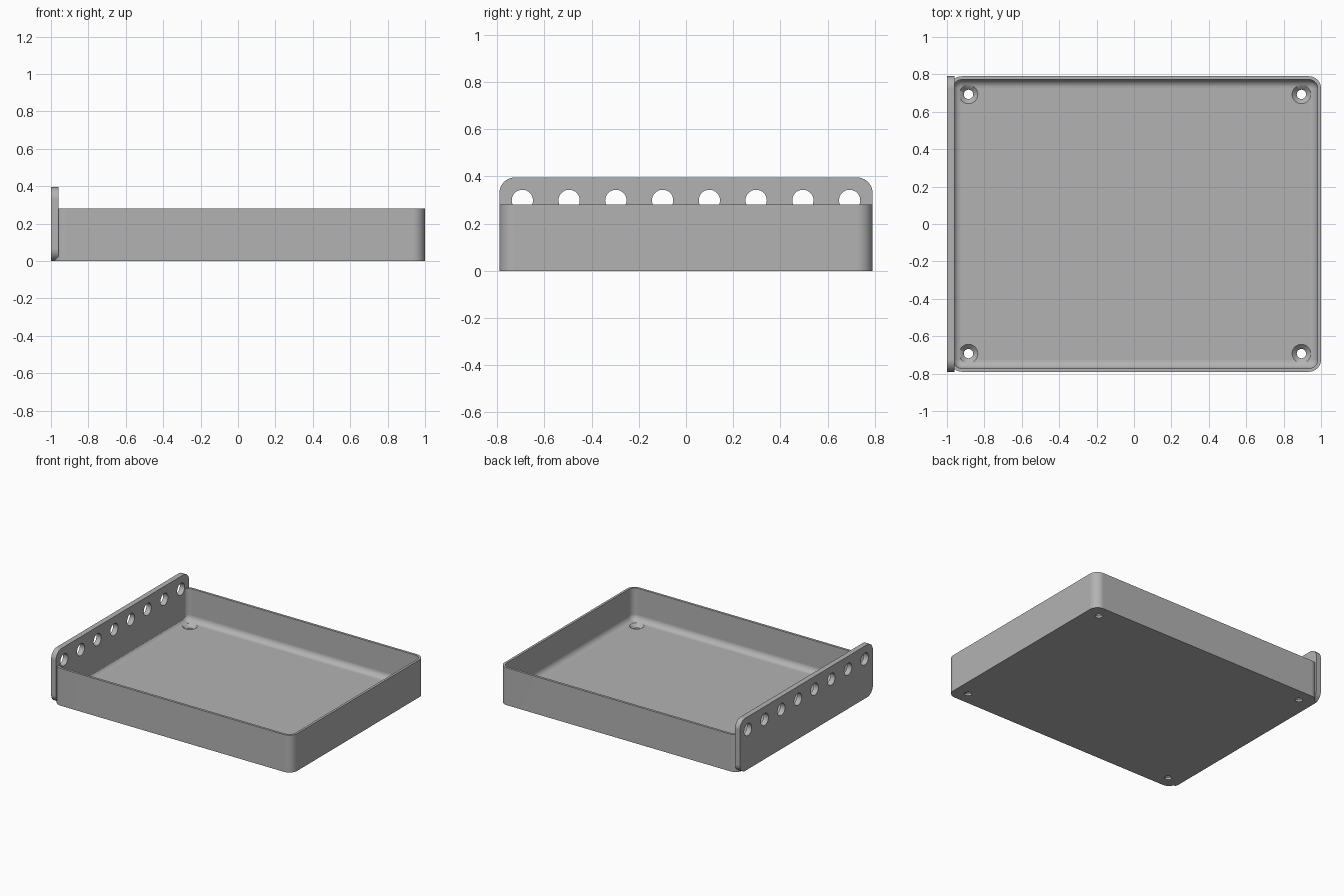
import bpy, bmesh, math
from mathutils import Matrix

cube = bpy.data.objects.get("Cube")
if cube:
    bpy.data.objects.remove(cube, do_unlink=True)

grey = bpy.data.materials.new("plain grey")
grey.use_nodes = True
COLOUR = (0.45, 0.45, 0.45, 1)
grey.diffuse_color = COLOUR
grey.node_tree.nodes["Principled BSDF"].inputs["Base Color"].default_value = COLOUR

X0, X1, Y = -0.985, 1.0, 0.79      # tray extents
WALL, FLOOR, HEIGHT = 0.018, 0.04, 0.28
CORNER, FILLET = 0.065, 0.044
PANEL, PANEL_TOP, PANEL_R = 0.04, 0.395, 0.065


def rounded_rect(a0, a1, b0, b1, r, steps=10):
    """Counter-clockwise outline of a rounded rectangle."""
    pts = []
    centres = [(a1 - r, b1 - r), (a0 + r, b1 - r), (a0 + r, b0 + r), (a1 - r, b0 + r)]
    for q, (ca, cb) in enumerate(centres):
        for i in range(steps + 1):
            t = math.pi / 2 * (q + i / steps)
            pts.append((ca + r * math.cos(t), cb + r * math.sin(t)))
    return pts


def loft(name, rings):
    """Skin a stack of equal outlines and cap both ends."""
    bm = bmesh.new()
    loops = [[bm.verts.new(p) for p in ring] for ring in rings]
    n = len(loops[0])
    for low, high in zip(loops, loops[1:]):
        for i in range(n):
            j = (i + 1) % n
            bm.faces.new((low[i], low[j], high[j], high[i]))
    bm.faces.new(loops[0][::-1])
    bm.faces.new(loops[-1])
    bmesh.ops.recalc_face_normals(bm, faces=bm.faces)
    return finish(name, bm)


def finish(name, bm):
    mesh = bpy.data.meshes.new(name)
    bm.to_mesh(mesh)
    bm.free()
    mesh.materials.append(grey)
    ob = bpy.data.objects.new(name, mesh)
    bpy.context.collection.objects.link(ob)
    return ob


def add_cone(bm, r_low, r_high, depth, matrix):
    bmesh.ops.create_cone(bm, cap_ends=True, segments=32, radius1=r_low,
                          radius2=r_high, depth=depth, matrix=matrix)


def cut(ob, cutter):
    mod = ob.modifiers.new("cut_" + cutter.name, 'BOOLEAN')
    mod.operation = 'DIFFERENCE'
    mod.solver = 'EXACT'
    mod.object = cutter
    bpy.context.view_layer.objects.active = ob
    bpy.ops.object.modifier_apply(modifier=mod.name)


# Tray: outer wall, rim, inner wall, rounded floor edge
def tray_ring(inset, z):
    outline = rounded_rect(X0 + inset, X1 - inset, inset - Y, Y - inset, CORNER - inset)
    return [(x, y, z) for x, y in outline]


rings = [tray_ring(0, 0), tray_ring(0, HEIGHT), tray_ring(WALL, HEIGHT)]
for i in range(9):
    t = math.pi / 2 * i / 8
    rings.append(tray_ring(WALL + FILLET * (1 - math.cos(t)),
                           FLOOR + FILLET * (1 - math.sin(t))))
tray = loft("tray", rings)

# Upright side panel with rounded corners
profile = rounded_rect(-Y, Y, 0, PANEL_TOP, PANEL_R)
panel = loft("side_panel", [[(x, y, z) for y, z in profile] for x in (-1, PANEL - 1)])

# Row of round holes through the panel and the tray wall
bm = bmesh.new()
for i in range(8):
    add_cone(bm, 0.045, 0.045, 0.2,
             Matrix.Translation((-1, (i - 3.5) * 0.198, 0.298)) @ Matrix.Rotation(math.pi / 2, 4, 'Y'))
row_cutter = finish("panel_hole_cutter", bm)

# Countersunk screw holes in the tray floor: bore, then cone
bore, sink = bmesh.new(), bmesh.new()
for x in (-0.885, 0.895):
    for y in (-0.693, 0.693):
        add_cone(bore, 0.025, 0.025, 0.3, Matrix.Translation((x, y, 0)))
        add_cone(sink, 0.024, 0.056, 0.032, Matrix.Translation((x, y, FLOOR - 0.01)))
bore_cutter = finish("bore_cutter", bore)
sink_cutter = finish("countersink_cutter", sink)

cut(panel, row_cutter)
for cutter in (row_cutter, bore_cutter, sink_cutter):
    cut(tray, cutter)
for cutter in (row_cutter, bore_cutter, sink_cutter):
    bpy.data.objects.remove(cutter, do_unlink=True)

# Smooth the curves while keeping flats flat and edges sharp
for ob in (tray, panel):
    bpy.ops.object.select_all(action='DESELECT')
    ob.select_set(True)
    bpy.context.view_layer.objects.active = ob
    bpy.ops.object.shade_smooth_by_angle(angle=math.radians(30))
    mod = ob.modifiers.new("flat_normals", 'WEIGHTED_NORMAL')
    mod.keep_sharp = True
